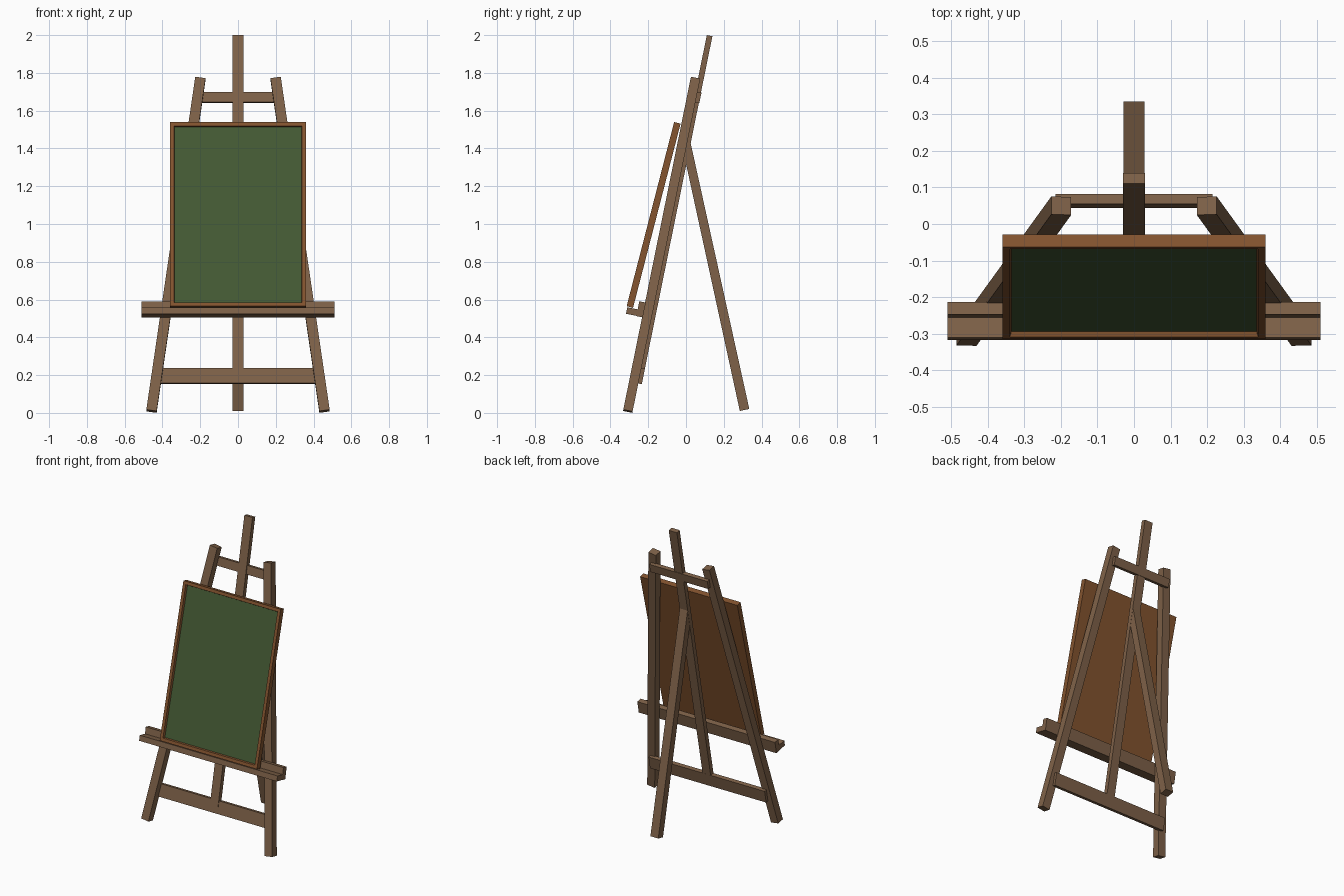
import bpy, bmesh, math
from mathutils import Vector, Matrix

if "Cube" in bpy.data.objects:
    bpy.data.objects.remove(bpy.data.objects["Cube"])


def material(name, rgb):
    m = bpy.data.materials.new(name)
    m.diffuse_color = (*rgb, 1)
    m.use_nodes = True
    m.node_tree.nodes["Principled BSDF"].inputs["Base Color"].default_value = m.diffuse_color
    return m


wood = material("wood", (0.21, 0.12, 0.065))
frame_wood = material("frame_wood", (0.23, 0.088, 0.028))
green = material("board_green", (0.058, 0.102, 0.034))
LEAN = math.atan(0.203)


def finish(name, bm, *mats):
    bmesh.ops.recalc_face_normals(bm, faces=bm.faces)
    me = bpy.data.meshes.new(name)
    bm.to_mesh(me)
    bm.free()
    ob = bpy.data.objects.new(name, me)
    for m in mats:
        me.materials.append(m)
    bpy.context.collection.objects.link(ob)
    return ob


def box(name, centre, size, lean=LEAN):
    """Box tipped backwards about x."""
    bm = bmesh.new()
    bmesh.ops.create_cube(bm, size=1, matrix=Matrix.Diagonal((*size, 1)))
    bm.transform(Matrix.Translation(centre) @ Matrix.Rotation(-lean, 4, 'X'))
    return finish(name, bm, wood)


def beam(name, a, b, width, depth):
    """Square-ended beam between two points."""
    a, b = Vector(a), Vector(b)
    z = (b - a).normalized()
    y = z.cross(Vector((1, 0, 0))).normalized()
    x = y.cross(z)
    rot = Matrix((x, y, z)).transposed().to_4x4()
    bm = bmesh.new()
    size = (width, depth, (b - a).length, 1)
    bmesh.ops.create_cube(bm, size=1, matrix=Matrix.Diagonal(size))
    bm.transform(Matrix.Translation((a + b) / 2) @ rot)
    return finish(name, bm, wood)


# Splayed front legs
for side, s in (("left", -1), ("right", 1)):
    beam("front_leg_" + side, (s * 0.458, -0.308, 0.009),
         (s * 0.199, 0.05, 1.771), 0.055, 0.05)

# Centre mast and cross rails behind the legs
beam("mast", (0, -0.241, 0.195), (0, 0.125, 1.997), 0.06, 0.03)
box("upper_rail", (0, 0.063, 1.67), (0.43, 0.027, 0.056))
box("lower_rail", (0, -0.239, 0.195), (0.86, 0.027, 0.083))

# Rear leg, cut to meet the back of the mast
bm = bmesh.new()
profile = [(0.0, 1.32), (0.285, 0.01), (0.335, 0.021), (0.022, 1.44)]
face = bm.faces.new([bm.verts.new((-0.029, y, z)) for y, z in profile])
ext = bmesh.ops.extrude_face_region(bm, geom=[face])
bmesh.ops.translate(bm, vec=(0.058, 0, 0),
                    verts=[g for g in ext["geom"] if isinstance(g, bmesh.types.BMVert)])
finish("rear_leg", bm, wood)

# L-shaped tray
box("tray_back", (0, -0.238, 0.548), (1.02, 0.035, 0.08))
box("tray_ledge", (0, -0.280, 0.535), (1.02, 0.07, 0.035))

# Framed board with a recessed green face
bm = bmesh.new()
bmesh.ops.create_cube(bm, size=1, matrix=Matrix.Diagonal((0.72, 0.035, 1.007, 1)))
bm.normal_update()
front = min(bm.faces, key=lambda f: f.calc_center_median().y)
bmesh.ops.inset_region(bm, faces=[front], thickness=0.029)
bmesh.ops.inset_region(bm, faces=[front], thickness=0.006, depth=-0.014)
front.material_index = 1
bm.transform(Matrix.Translation((0, -0.1715, 1.048))
             @ Matrix.Rotation(-math.atan(0.258), 4, 'X'))
finish("chalk_board", bm, frame_wood, green)
